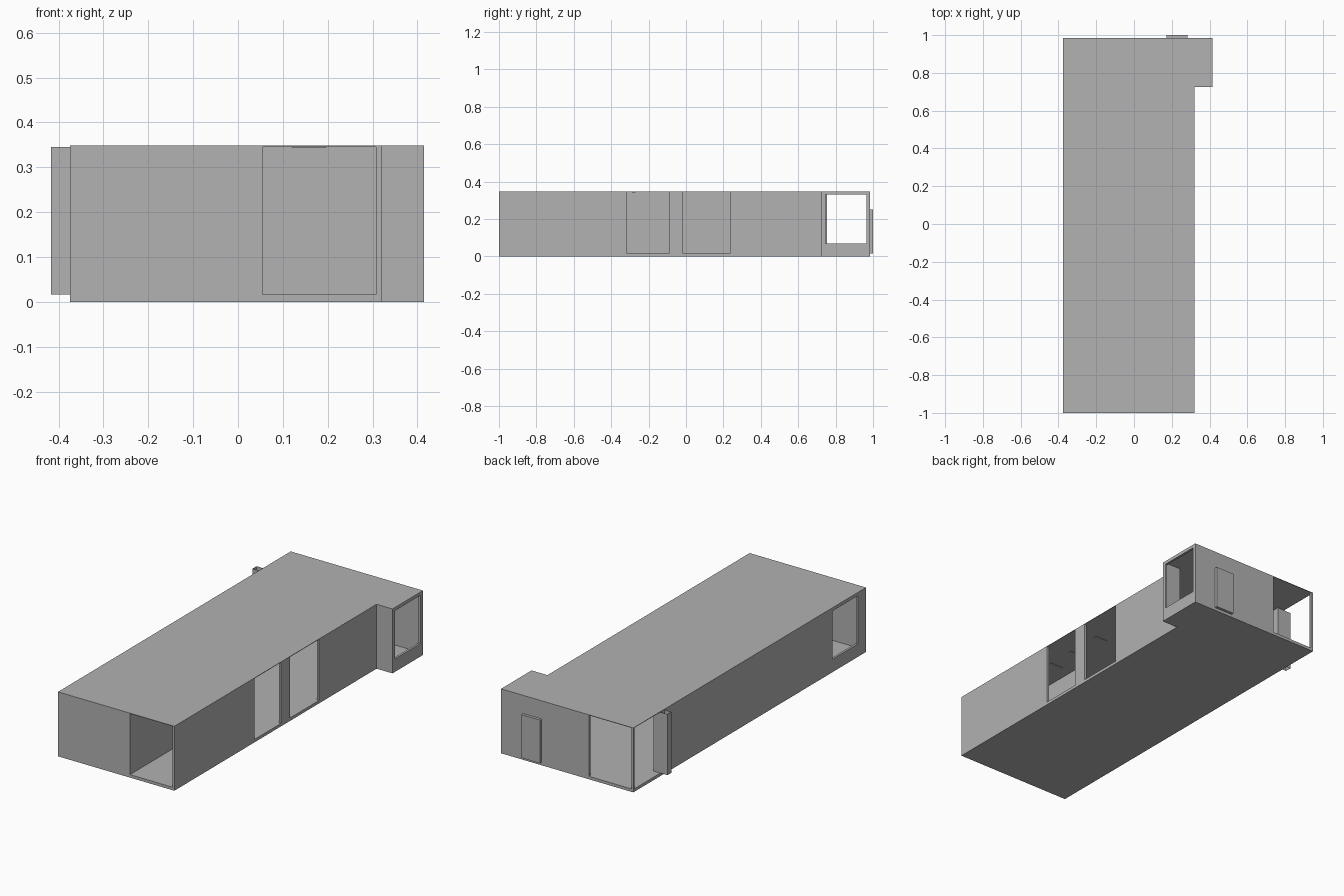
import bpy
import bmesh
from mathutils import Vector

default = bpy.data.objects.get("Cube")
if default:
    bpy.data.objects.remove(default, do_unlink=True)

grey = bpy.data.materials.new("plain_grey")
grey.use_nodes = True
colour = (0.445, 0.445, 0.445, 1)
grey.diffuse_color = colour
grey.node_tree.nodes["Principled BSDF"].inputs["Base Color"].default_value = colour

# Main plan dimensions
T = 0.012                      # wall thickness
LEFT, RIGHT, BAY = -0.375, 0.32, 0.415
FRONT, BAY_START, BACK = -1.0, 0.725, 0.985
FLOOR, CEILING, TOP = 0.016, 0.345, 0.348
SILL, HEAD = 0.07, 0.33


def make_object(name, boxes, open_ends=False):
    """One mesh made of axis-aligned boxes given as (low corner, high corner)."""
    bm = bmesh.new()
    for low, high in boxes:
        low, high = Vector(low), Vector(high)
        verts = bmesh.ops.create_cube(bm, size=1)["verts"]
        for v in verts:
            v.co = (low + high) / 2 + v.co * (high - low)
    if open_ends:
        bm.normal_update()
        caps = [f for f in bm.faces if abs(f.normal.z) > 0.5]
        bmesh.ops.delete(bm, geom=caps, context="FACES_ONLY")
    mesh = bpy.data.meshes.new(name)
    bm.to_mesh(mesh)
    bm.free()
    mesh.materials.append(grey)
    obj = bpy.data.objects.new(name, mesh)
    bpy.context.collection.objects.link(obj)
    return obj


def wall(name, axis, at, start, end, openings=()):
    """Wall running along an axis; openings are (start, end, bottom, top)."""
    pieces = []
    cursor = start
    for a, b, bottom, top in openings:
        pieces.append((cursor, a, FLOOR, CEILING))
        pieces.append((a, b, FLOOR, bottom))
        pieces.append((a, b, top, CEILING))
        cursor = b
    pieces.append((cursor, end, FLOOR, CEILING))
    boxes = []
    for a, b, bottom, top in pieces:
        if b - a < 0.001 or top - bottom < 0.001:
            continue
        if axis == "x":
            boxes.append(((a, at, bottom), (b, at + T, top)))
        else:
            boxes.append(((at, a, bottom), (at + T, b, top)))
    return make_object(name, boxes)


def slab(name, bottom, top):
    """L-shaped plate following the plan."""
    bm = bmesh.new()
    plan = [(LEFT, FRONT), (RIGHT, FRONT), (RIGHT, BAY_START),
            (BAY, BAY_START), (BAY, BACK), (LEFT, BACK)]
    face = bm.faces.new([bm.verts.new((x, y, bottom)) for x, y in plan])
    out = bmesh.ops.extrude_face_region(bm, geom=[face])
    for v in out["geom"]:
        if isinstance(v, bmesh.types.BMVert):
            v.co.z = top
    bmesh.ops.recalc_face_normals(bm, faces=bm.faces)
    mesh = bpy.data.meshes.new(name)
    bm.to_mesh(mesh)
    bm.free()
    mesh.materials.append(grey)
    bpy.context.collection.objects.link(bpy.data.objects.new(name, mesh))


# Floor and roof
slab("floor", 0, FLOOR)
slab("roof", CEILING, TOP)

# Outer walls with doorways and windows
wall("front_wall", "x", FRONT, LEFT, RIGHT, [(0.055, RIGHT - T, FLOOR, CEILING)])
wall("back_wall", "x", BACK - T, LEFT, BAY, [(LEFT + T, -0.11, FLOOR, CEILING)])
wall("window_side_wall", "y", LEFT, FRONT + T, BACK - T,
     [(-0.93, -0.716, SILL, HEAD), (0.745, BACK - T, FLOOR, CEILING)])
wall("doorway_side_wall", "y", RIGHT - T, FRONT + T, BAY_START + T,
     [(-0.315, -0.065, FLOOR, CEILING), (-0.015, 0.235, FLOOR, CEILING)])

# Projecting bay at the back
wall("bay_front_wall", "x", BAY_START, RIGHT, BAY)
wall("bay_window_wall", "y", BAY - T, BAY_START + T, BACK - T,
     [(0.745, 0.965, SILL, HEAD)])

# Interior partition beside the front passage
wall("passage_partition", "y", 0.055 - T, FRONT + T, -0.36)

# Doors
make_object("doorway_post", [((RIGHT - T, -0.09, FLOOR), (RIGHT, -0.065, CEILING))])
make_object("back_door", [((0.172, BACK, FLOOR), (0.283, 1.0, 0.25))])
make_object("open_door_leaf",
            [((-0.417, 0.72, FLOOR), (-0.333, 0.754, CEILING))], open_ends=True)

# Slim ceiling lights
make_object("ceiling_lights",
            [((0.12, y, CEILING - 0.002), (0.196, y + 0.02, CEILING))
             for y in (-0.45, -0.29, -0.09)])
